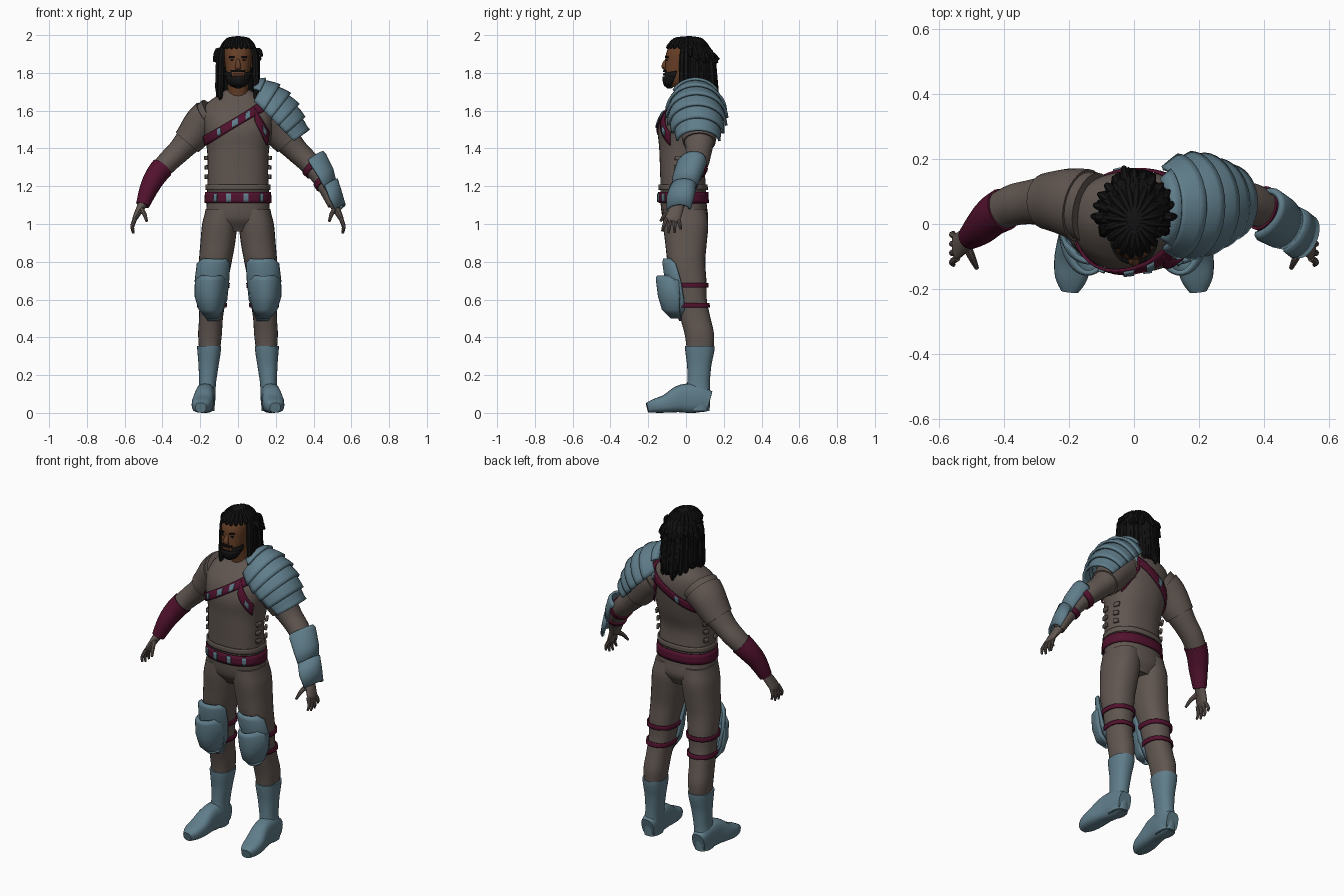
import bpy, bmesh, math, random
from mathutils import Vector as V

if "Cube" in bpy.data.objects:
    bpy.data.objects.remove(bpy.data.objects["Cube"])
random.seed(4)

def material(name, col):
    m = bpy.data.materials.new(name)
    m.diffuse_color = (*col, 1)
    m.use_nodes = True
    m.node_tree.nodes["Principled BSDF"].inputs["Base Color"].default_value = m.diffuse_color
    return m

SUIT = material("grey brown cloth", (.118, .093, .081))
STEEL = material("blue steel", (.115, .205, .255))
WINE = material("wine leather", (.085, .006, .027))
SKIN = material("brown skin", (.135, .05, .02))
HAIR = material("black hair", (.006, .006, .006))
LIP = material("dark lip", (.09, .03, .018))

def finish(name, bm, mat, thick=0, angle=40):
    bmesh.ops.recalc_face_normals(bm, faces=bm.faces)
    me = bpy.data.meshes.new(name)
    bm.to_mesh(me)
    bm.free()
    ob = bpy.data.objects.new(name, me)
    bpy.context.collection.objects.link(ob)
    me.materials.append(mat)
    bpy.ops.object.select_all(action='DESELECT')
    ob.select_set(True)
    bpy.context.view_layer.objects.active = ob
    bpy.ops.object.shade_smooth_by_angle(angle=math.radians(angle))
    if thick:
        so = ob.modifiers.new("thickness", 'SOLIDIFY')
        so.thickness = thick
        so.offset = 0
    return ob

def skin(bm, rings, closed=True, cap=True):
    vs = [[bm.verts.new(p) for p in r] for r in rings]
    n = len(vs[0])
    for a, b in zip(vs, vs[1:]):
        for i in range(n if closed else n - 1):
            j = (i + 1) % n
            bm.faces.new((a[i], a[j], b[j], b[i]))
    if closed and cap:
        bm.faces.new(vs[0])
        bm.faces.new(vs[-1])

def catmull(S, i, u):
    p0, p1 = S[max(i - 1, 0)], S[i]
    p2, p3 = S[i + 1], S[min(i + 2, len(S) - 1)]
    return [.5 * (2*b + (c - a)*u + (2*a - 5*b + 4*c - d)*u*u + (3*b - a - 3*c + d)*u**3)
            for a, b, c, d in zip(p0, p1, p2, p3)]

def spline(P, k=6):
    return [catmull(P, i, j / k) for i in range(len(P) - 1) for j in range(k)] + [list(P[-1])]

def power(v, p):
    return math.copysign(abs(v) ** (2 / p), v)

# Upright sections: (z, cx, cy, rx, ry), angle 0 faces the front
def section_point(S, z, t, grow=0, p=2.3):
    z = min(max(z, S[0][0]), S[-1][0])
    i = max(k for k in range(len(S) - 1) if S[k][0] <= z)
    u = (z - S[i][0]) / (S[i + 1][0] - S[i][0])
    _, cx, cy, rx, ry = catmull(S, i, u)
    return V((cx + (rx + grow)*power(math.sin(t), p), cy - (ry + grow)*power(math.cos(t), p), z))

def loft(name, S, mat, rows=30, n=28):
    z0, z1 = S[0][0], S[-1][0]
    bm = bmesh.new()
    skin(bm, [[section_point(S, z0 + (z1 - z0)*r/rows, 2*math.pi*i/n) for i in range(n)]
              for r in range(rows + 1)])
    return finish(name, bm, mat)

def band(name, S, mat, zf, h, t0=-math.pi, t1=math.pi, grow=.007, thick=.008):
    bm = bmesh.new()
    full = t1 - t0 > 6.2
    n = 48 if full else 12
    rings = []
    for r in range(4):
        ring = []
        for i in range(n if full else n + 1):
            t = t0 + (t1 - t0)*i/n
            q = section_point(S, zf(0), t)
            for _ in range(4):
                q = section_point(S, zf(q.x), t)
            ring.append(section_point(S, zf(q.x) + h*(r/3 - .5), t, grow))
        rings.append(ring)
    skin(bm, rings, full, False)
    return finish(name, bm, mat, thick)

# Tubes along a path: (x, y, z, a, b), b measured along ref
def tube(bm, P, ref=(0, 1, 0), n=16, p=2):
    rings = []
    for i, q in enumerate(P):
        t = (V(P[min(i + 1, len(P) - 1)][:3]) - V(P[max(i - 1, 0)][:3])).normalized()
        b = V(ref)
        b = (b - t*b.dot(t)).normalized()
        a = t.cross(b)
        rings.append([V(q[:3]) + a*q[3]*power(math.cos(w), p) + b*q[4]*power(math.sin(w), p)
                      for w in (2*math.pi*k/n for k in range(n))])
    skin(bm, rings)

def tube_part(name, P, mat, **kw):
    bm = bmesh.new()
    tube(bm, P, **kw)
    return finish(name, bm, mat)

# Curved armour shells: rows of (centre, outward, sideways, r_out, r_side)
def shell(name, rows, arc, thick=.014, n=18):
    bm = bmesh.new()
    skin(bm, [[V(c) + V(o).normalized()*ro*math.cos(a) + V(s).normalized()*rs*math.sin(a)
               for a in (math.radians(arc)*(2*k/n - 1) for k in range(n + 1))]
              for c, o, s, ro, rs in rows], False)
    return finish(name, bm, STEEL, thick)

def ball(name, c, r, mat, cut=None):
    bm = bmesh.new()
    bmesh.ops.create_uvsphere(bm, u_segments=28, v_segments=20, radius=1)
    for v in bm.verts:
        v.co = V(c) + V((v.co.x*r[0], v.co.y*r[1], v.co.z*r[2]))
    if cut:
        bmesh.ops.delete(bm, geom=[f for f in bm.faces if cut(f.calc_center_median())], context='FACES')
    return finish(name, bm, mat)

# Torso, belt and straps
TORSO = [(.96, 0, .005, .09, .08), (1.02, 0, -.002, .165, .118), (1.1, 0, -.012, .166, .122),
         (1.2, 0, -.015, .162, .12), (1.3, 0, -.018, .16, .12), (1.4, 0, -.005, .165, .137),
         (1.5, 0, .002, .182, .15), (1.58, 0, .02, .188, .142), (1.64, 0, .04, .165, .112),
         (1.68, 0, .048, .11, .08), (1.71, 0, .045, .065, .062)]
loft("torso", TORSO, SUIT, 40, 40)
band("shirt_hem", TORSO, SUIT, lambda x: 1.195, .03, grow=.006)
band("belt", TORSO, WINE, lambda x: 1.14, .06, grow=.008)
for i, t in enumerate((-.75, -.3, .12, .65)):
    band(f"belt_plate_{i}", TORSO, STEEL, lambda x: 1.14, .045, t, t + .14, .015)
sash = lambda x: 1.545 + .62*x
band("chest_sash", TORSO, WINE, sash, .05)
for i, t in enumerate((-.55, -.12, .15, 2.5, 3.3)):
    band(f"sash_plate_{i}", TORSO, STEEL, sash, .036, t, t + .12, .013)
side = lambda x: max(1.4, min(1.62, 1.75 - 1.95*x))
band("side_strap_front", TORSO, WINE, side, .07, .42, 1.05)
band("side_strap_back", TORSO, WINE, side, .07, math.pi - 1.05, math.pi - .42)
band("side_strap_plate", TORSO, STEEL, side, .03, .7, .85, .013)
for s in (-1, 1):
    for i in range(3):
        for t in (1.4, 1.95):
            band(f"side_buckle_{i}", TORSO, SUIT, lambda x: 1.25 + .05*i, .022, s*t - .11, s*t + .11, .011, .014)

# Legs, knee armour and boots
LEG = [(.34, .15, .075, .057, .072), (.42, .148, .07, .063, .078), (.5, .143, .05, .063, .08),
       (.6, .135, .03, .07, .08), (.7, .13, .02, .078, .088), (.8, .12, .002, .087, .1),
       (.9, .107, .0, .092, .11), (1.0, .097, -.002, .093, .12), (1.08, .086, -.008, .085, .115)]
BOOT = [(.01, .17, .065, .045, .06), (.08, .168, .062, .048, .066), (.15, .162, .066, .045, .06),
        (.25, .156, .07, .053, .064), (.33, .153, .073, .062, .077), (.355, .153, .073, .064, .079)]
FOOT = [(.17, .125, .06, .055, .04), (.17, .06, .075, .075, .05), (.177, -.02, .075, .075, .051),
        (.187, -.1, .05, .05, .057), (.193, -.165, .037, .037, .05), (.197, -.205, .028, .026, .028)]
KNEE_UP = [(.815, .125, .055, -.115, .035), (.79, .13, .082, -.118, .07), (.7, .138, .085, -.105, .085),
           (.6, .138, .075, -.075, .07), (.49, .135, .03, -.03, .03)]
KNEE_LOW = [(.725, .14, .055, -.15, .1), (.70, .143, .079, -.152, .125), (.62, .146, .078, -.142, .12),
            (.55, .143, .06, -.122, .095), (.505, .138, .025, -.075, .05)]
for s, tag in ((-1, "right"), (1, "left")):
    flip = lambda S: [(z, s*x, y, a, b) for z, x, y, a, b in S]
    leg = flip(LEG)
    loft(tag + "_leg", leg, SUIT)
    loft(tag + "_boot_shaft", flip(BOOT), STEEL, 20)
    tube_part(tag + "_boot_foot", spline([(s*x, y, z, a, b) for x, y, z, a, b in FOOT], 4),
              STEEL, ref=(1, 0, 0), n=24, p=2.8)
    for k, z in enumerate((.675, .57)):
        band(f"{tag}_knee_strap_{k}", leg, WINE, lambda x: z, .024)
    for nm, rows in (("_thigh_plate", KNEE_UP), ("_knee_plate", KNEE_LOW)):
        shell(tag + nm, [((s*x, y + d, z), (0, -1, 0), (1, 0, 0), d, w) for z, x, w, y, d in rows], 85)

# Arms, sleeves and hands
ARM = [(.13, .05, 1.575, .1), (.19, .065, 1.53, .09), (.25, .07, 1.455, .076), (.31, .068, 1.388, .063),
       (.37, .058, 1.33, .058), (.43, .028, 1.262, .052), (.47, -.01, 1.19, .044), (.505, -.04, 1.10, .03)]
for s, tag in ((-1, "right"), (1, "left")):
    path = spline([(s*x, y, z, r, r*1.1) for x, y, z, r in ARM])
    wrap = lambda a, b, g: [(*q[:3], q[3] + g, q[4] + g) for q in path[a:b]]
    tube_part(tag + "_arm", path, SUIT, n=24)
    tube_part(tag + "_sleeve", wrap(3, 15, .008), SUIT, n=24)
    if s < 0:
        tube_part("right_bracer", wrap(27, 43, .006), WINE, n=24)
    else:
        for k, a in enumerate((26, 33)):
            tube_part(f"left_arm_strap_{k}", wrap(a, a + 3, .008), WINE, n=24)
    bm = bmesh.new()
    tube(bm, spline([(s*.5, -.035, 1.115, .026, .03), (s*.522, -.052, 1.075, .02, .037),
                     (s*.545, -.07, 1.03, .014, .04), (s*.55, -.075, 1.015, .008, .034)], 4))
    for i in range(4):
        y, drop = -.104 + .021*i, (.058, .07, .066, .048)[i]
        lean = -.022 + .012*i
        tube(bm, spline([(s*.543, y, 1.03, .011, .011), (s*.559, y + lean*.6, 1.02 - drop*.5, .0095, .0095),
                         (s*.554, y + lean, 1.02 - drop, .006, .006)], 4), n=8)
    tube(bm, spline([(s*.517, -.06, 1.085, .015, .015), (s*.497, -.105, 1.055, .012, .012),
                     (s*.483, -.135, 1.015, .007, .007)], 4), ref=(1, 0, 0), n=8)
    finish(tag + "_hand", bm, SUIT)

# Layered shoulder armour and forearm plates on the left arm
def pauldron_row(f, flare):
    c = V((.085, .05, 1.645)).lerp(V((.285, .065, 1.445)), f)
    u = V((.45, 0, .89)).lerp(V((.8, 0, .6)), f)
    bulge = .042*math.sin(math.pi*min(f, 1))
    return (c, u, (0, 1, 0), .128 - .04*f + bulge + flare, .125 - .028*f + bulge*.8 + flare)
for i in range(5):
    f = i / 5
    shell(f"shoulder_plate_{i}", [pauldron_row(f + .24*k/4, .02*k/4 - .004) for k in range(5)], 88)
shell("shoulder_collar", [pauldron_row(-.12, -.015), pauldron_row(0, .01)], 60)
OUT, ACROSS = (.78, .1, .6), (.25, 1, 0)
shell("forearm_plate", [((.385, .035, 1.335), OUT, ACROSS, .076, .066), ((.395, .03, 1.32), OUT, ACROSS, .08, .076),
                        ((.44, .005, 1.25), OUT, ACROSS, .07, .072), ((.475, -.015, 1.18), OUT, ACROSS, .052, .06)], 88)
shell("hand_guard", [((.47, -.015, 1.2), OUT, ACROSS, .063, .066), ((.495, -.03, 1.14), OUT, ACROSS, .056, .07),
                     ((.525, -.04, 1.075), OUT, ACROSS, .045, .06)], 85)

# Head and face
HEAD = [(1.725, 0, -.07, .025, .03), (1.745, 0, -.057, .044, .053), (1.78, 0, -.04, .058, .073),
        (1.82, 0, -.026, .066, .085), (1.86, 0, -.014, .071, .095), (1.9, 0, -.006, .074, .1),
        (1.94, 0, .002, .068, .09), (1.975, 0, .01, .04, .055)]
tube_part("neck", spline([(0, .035, 1.64, .062, .062), (0, .015, 1.72, .056, .056), (0, 0, 1.8, .056, .056)]), SKIN)
loft("head", HEAD, SKIN, 28, 32)
tube_part("nose", spline([(0, -.1, 1.875, .006, .008), (0, -.114, 1.848, .012, .013),
                          (0, -.115, 1.83, .013, .018), (0, -.105, 1.82, .007, .014)], 4), SKIN, ref=(1, 0, 0), n=10)
band("lips", HEAD, LIP, lambda x: 1.793, .014, -.3, .3, .005, .006)
band("moustache", HEAD, HAIR, lambda x: 1.81, .011, -.5, .5, .005)
band("chin_beard", HEAD, HAIR, lambda x: 1.756, .05, -1.35, 1.35, .008)
for s in (-1, 1):
    a, b = sorted((s*.5, s*1.4))
    band("jaw_beard", HEAD, HAIR, lambda x: 1.765 + .45*max(0, abs(x) - .04), .075, a, b, .007)
    a, b = sorted((s*.2, s*.6))
    band("eyebrow", HEAD, HAIR, lambda x: 1.884, .009, a, b, .003, .005)
    a, b = sorted((s*.28, s*.5))
    band("eye", HEAD, HAIR, lambda x: 1.866, .008, a, b, .001, .004)
    ball("ear", (s*.072, .005, 1.855), (.011, .018, .03), SKIN)
ball("goatee", (0, -.088, 1.742), (.032, .026, .026), HAIR)

# Hair cap, back mass and hanging locks
ball("hair_cap", (0, .015, 1.895), (.092, .122, .1), HAIR,
     lambda c: c.y < .0 and c.z < 1.945 - .25*max(0, abs(c.x) - .05) or c.z < 1.83)
loft("hair_mass", [(1.64, 0, .12, .045, .02), (1.7, 0, .105, .075, .04), (1.8, 0, .08, .082, .055),
                   (1.88, 0, .05, .086, .08), (1.93, 0, .03, .075, .09)], HAIR, 16)
bm = bmesh.new()
def lock(a, pts):
    tube(bm, spline([(rx*math.sin(a), .01 + ry*math.cos(a), z, r, r) for rx, ry, z, r in pts], 4),
         ref=(math.cos(a), -math.sin(a), 0), n=7)
for i in range(34):
    a = math.radians(-104 + 208*i/33 + random.uniform(-3, 3))
    g, z = random.uniform(.94, 1.08), random.uniform(1.62, 1.7)
    lock(a, [(.075, .09, 1.95, .012), (.094*g, .122*g, 1.89, .017), (.098*g, .135*g, 1.78, .017),
             (.102*g, .145*g, z + .04, .015), (.1*g, .14*g, z, .007)])
# short tied ends at the back and twists over the crown
for i in range(13):
    a = math.radians(-85 + 170*i/12)
    lock(a, [(.07, .1, 1.91, .012), (.11, .135, 1.90 + random.uniform(-.02, .02), .014),
             (.127, random.uniform(.145, .17), 1.87 + random.uniform(-.02, .02), .008)])
for i in range(20):
    a = 2*math.pi*i/20 + .1
    lock(a, [(.02, .025, 1.984, .01), (.055, .07, 1.973, .013), (.082, .102, 1.94, .012), (.088, .112, 1.93, .006)])
finish("hair_locks", bm, HAIR)
